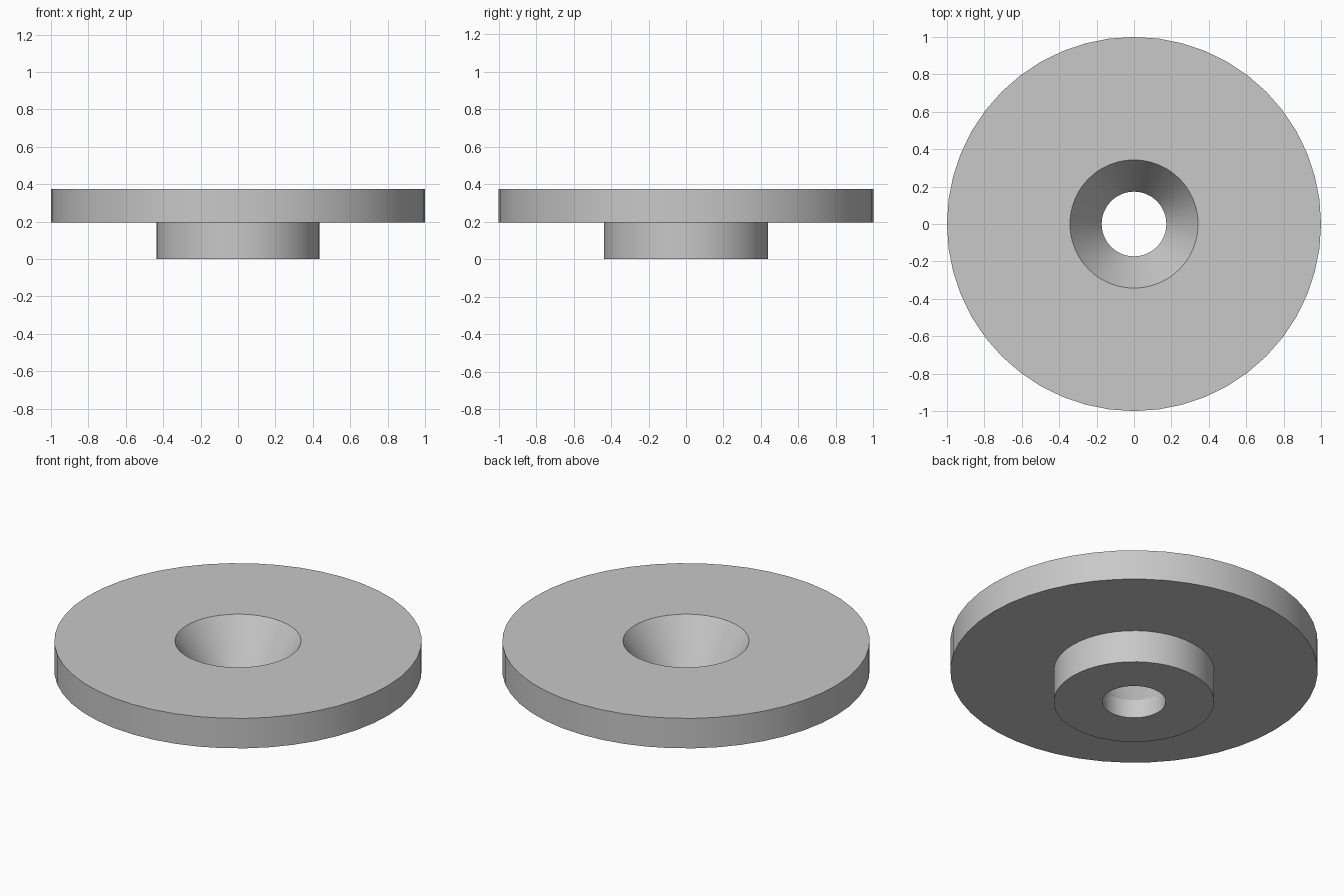
import bpy
import bmesh
import math
from mathutils import Matrix

cube = bpy.data.objects.get("Cube")
if cube:
    bpy.data.objects.remove(cube, do_unlink=True)

SEGMENTS = 48

# Plain grey material
grey = bpy.data.materials.new("plain_grey")
grey.use_nodes = True
colour = (0.58, 0.58, 0.58, 1)
grey.diffuse_color = colour
grey.node_tree.nodes["Principled BSDF"].inputs["Base Color"].default_value = colour


def lathe(name, profile, material):
    """Revolve a closed (radius, height) profile around the z axis."""
    bm = bmesh.new()
    rings = []
    for radius, z in profile:
        ring = bmesh.ops.create_circle(
            bm, segments=SEGMENTS, radius=radius,
            matrix=Matrix.Translation((0, 0, z)))["verts"]
        rings.append(ring)
    for lower, upper in zip(rings, rings[1:] + rings[:1]):
        for i in range(SEGMENTS):
            j = (i + 1) % SEGMENTS
            bm.faces.new((lower[i], lower[j], upper[j], upper[i]))
    bmesh.ops.recalc_face_normals(bm, faces=bm.faces)
    mesh = bpy.data.meshes.new(name)
    bm.to_mesh(mesh)
    bm.free()
    mesh.materials.append(material)
    obj = bpy.data.objects.new(name, mesh)
    bpy.context.collection.objects.link(obj)
    return obj


# Flange with a hub below and a countersunk hole through both
washer = lathe("countersunk_flange", [
    (0.173, 0.0),     # bottom of the bore
    (0.437, 0.0),     # hub
    (0.437, 0.195),
    (1.0, 0.195),     # flange
    (1.0, 0.375),
    (0.343, 0.375),   # countersink
    (0.173, 0.11),
], grey)

# Smooth walls, sharp rims
bpy.ops.object.select_all(action="DESELECT")
washer.select_set(True)
bpy.context.view_layer.objects.active = washer
bpy.ops.object.shade_smooth_by_angle(angle=math.radians(25))
